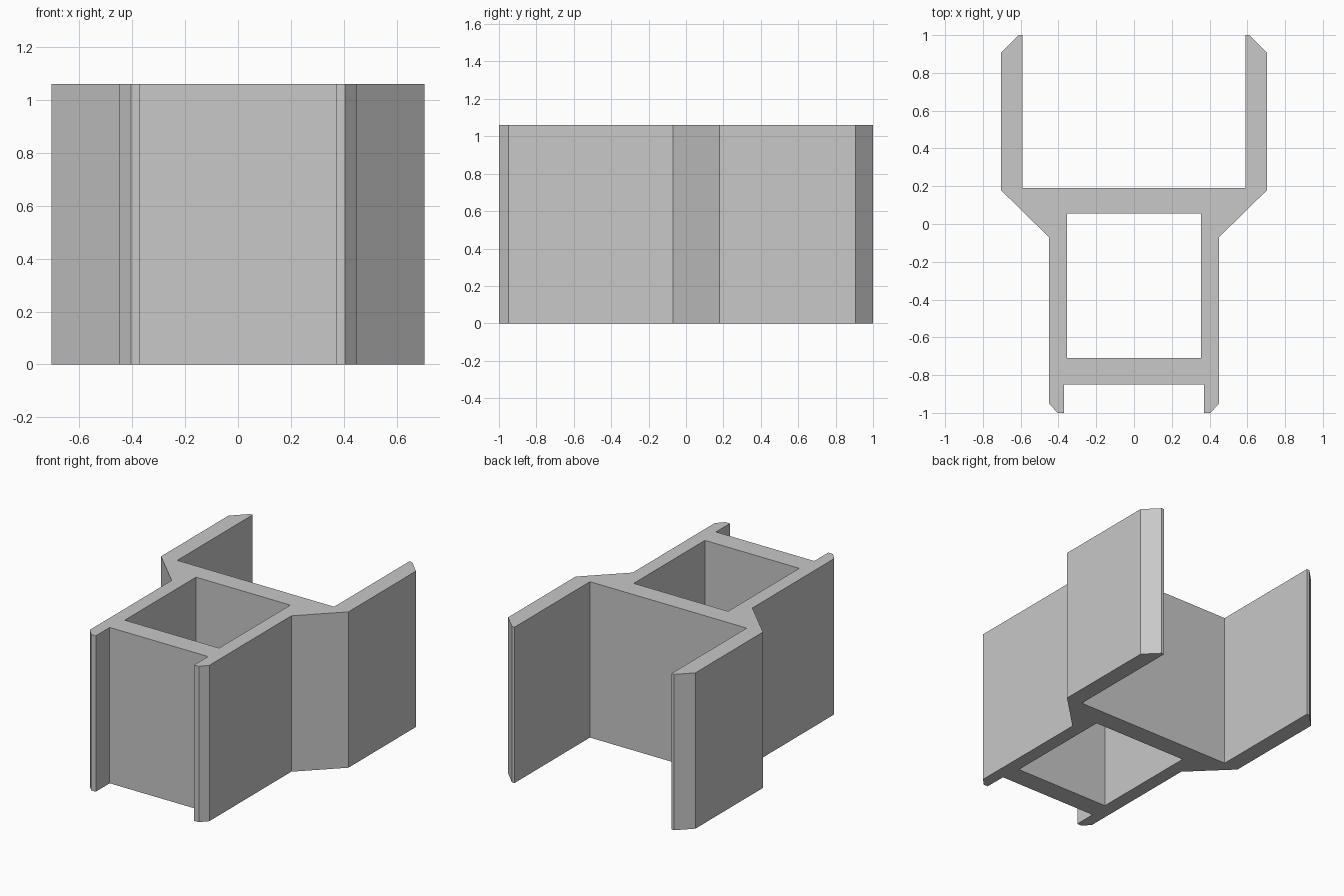
import bpy
import bmesh

cube = bpy.data.objects.get("Cube")
if cube:
    bpy.data.objects.remove(cube, do_unlink=True)

HEIGHT = 1.06

# Plain grey material
grey = bpy.data.materials.new("light_grey")
grey.use_nodes = True
colour = (0.58, 0.58, 0.58, 1)
grey.diffuse_color = colour
grey.node_tree.nodes["Principled BSDF"].inputs["Base Color"].default_value = colour

# Left half of the cross-section, from the front web round to the inner cavity
half_profile = [
    (0, -0.85), (0.37, -0.85), (0.37, -1), (0.405, -1), (0.45, -0.95),  # front lip
    (0.45, -0.07), (0.705, 0.18),                                       # side and flare
    (0.705, 0.905), (0.61, 1), (0.59, 1), (0.59, 0.19),                 # rear arm
    (0, 0.19), (0, 0.055), (0.355, 0.055), (0.355, -0.71), (0, -0.71),  # cavity
]

# Extrude the half section upwards
bm = bmesh.new()
base = bm.faces.new([bm.verts.new((x, y, 0)) for x, y in half_profile])
top = bmesh.ops.extrude_face_region(bm, geom=[base], use_keep_orig=True)["geom"]
bmesh.ops.translate(bm, vec=(0, 0, HEIGHT),
                    verts=[v for v in top if isinstance(v, bmesh.types.BMVert)])

# Open the seam so both halves join into one solid
seam = [f for f in bm.faces if all(abs(v.co.x) < 1e-5 for v in f.verts)]
bmesh.ops.delete(bm, geom=seam, context='FACES')
bmesh.ops.mirror(bm, geom=bm.verts[:] + bm.edges[:] + bm.faces[:],
                 axis='X', merge_dist=0.0001)
bmesh.ops.remove_doubles(bm, verts=bm.verts[:], dist=0.0001)
bmesh.ops.recalc_face_normals(bm, faces=bm.faces[:])

mesh = bpy.data.meshes.new("channel_profile")
bm.to_mesh(mesh)
bm.free()
mesh.materials.append(grey)
bpy.context.collection.objects.link(bpy.data.objects.new("channel_profile", mesh))
